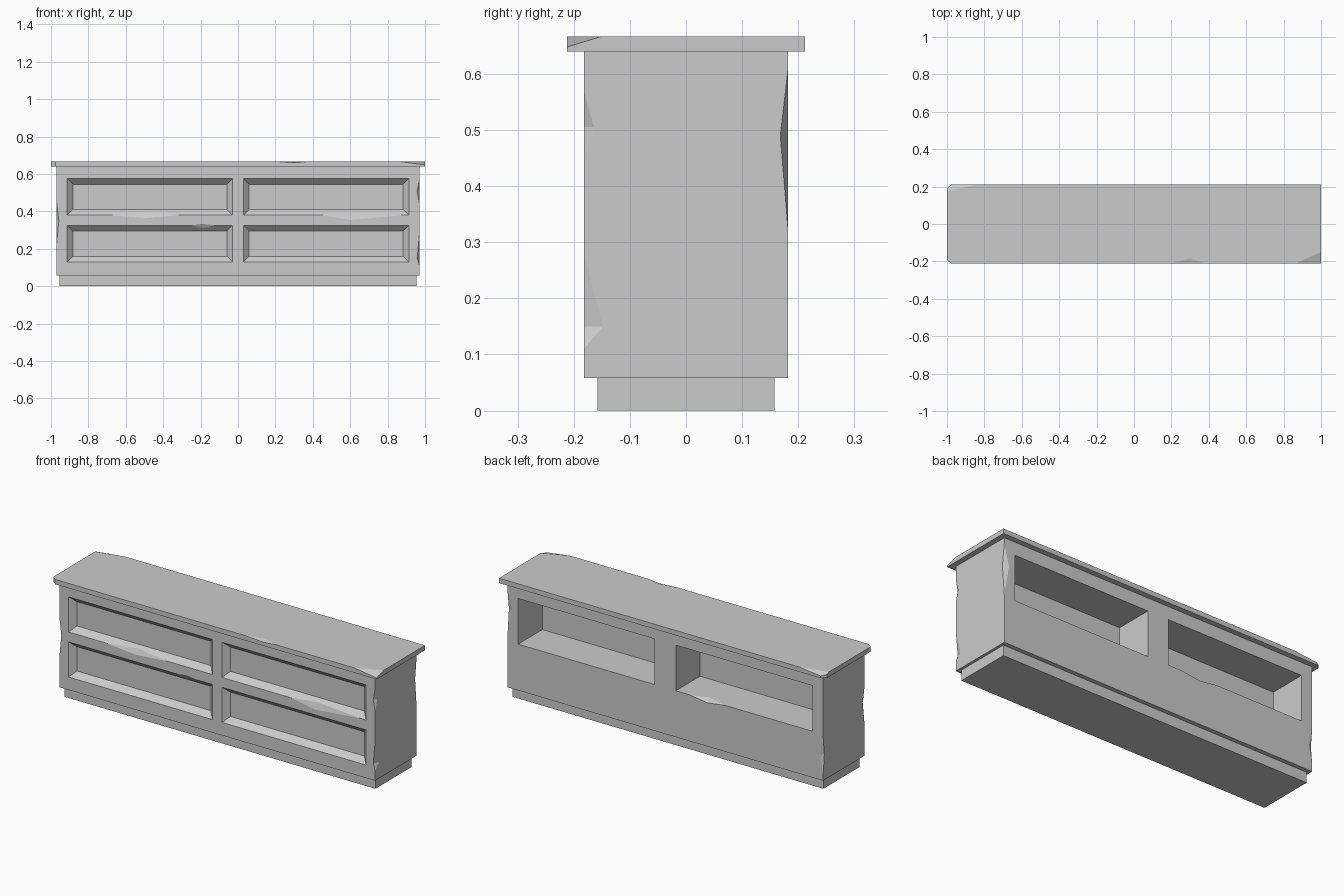
import bpy, bmesh
from mathutils import Vector

if "Cube" in bpy.data.objects:
    bpy.data.objects.remove(bpy.data.objects["Cube"])


def hull(name, pts):
    bm = bmesh.new()
    for p in pts:
        bm.verts.new(p)
    bmesh.ops.convex_hull(bm, input=bm.verts[:])
    bmesh.ops.dissolve_limit(bm, angle_limit=0.001, verts=bm.verts[:], edges=bm.edges[:])
    bmesh.ops.recalc_face_normals(bm, faces=bm.faces[:])
    me = bpy.data.meshes.new(name)
    bm.to_mesh(me)
    bm.free()
    ob = bpy.data.objects.new(name, me)
    bpy.context.collection.objects.link(ob)
    return ob


def box(name, x0, x1, y0, y1, z0, z1):
    return hull(name, [(x, y, z) for x in (x0, x1) for y in (y0, y1) for z in (z0, z1)])


def cut(target, cutter):
    cutter.hide_render = True
    m = target.modifiers.new("cut", 'BOOLEAN')
    m.operation, m.solver, m.object = 'DIFFERENCE', 'EXACT', cutter
    bpy.context.view_layer.objects.active = target
    bpy.ops.object.modifier_apply(modifier=m.name)
    bpy.data.objects.remove(cutter)


def chip(target, a, b, p, q):
    """Knock a splinter off edge a-b, reaching p and q on the two adjoining faces."""
    a, b, p, q = map(Vector, (a, b, p, q))
    mid = (a + b) / 2
    out = mid + (mid - (p + q) / 2).normalized() * 0.04
    cut(target, hull("chip", [a, b, p, q, out]))


# Main parts
base = box("plinth", -0.955, 0.955, -0.158, 0.158, 0, 0.058)
body = box("cabinet_body", -0.97, 0.97, -0.182, 0.182, 0.058, 0.64)
top = box("counter_top", -1, 1, -0.212, 0.212, 0.64, 0.667)

# Bevelled front panels and open back shelves
F, S = -0.182, 0.03
for side in (-1, 1):
    x0, x1 = sorted((side * 0.03, side * 0.913))
    for z0, z1 in ((0.13, 0.325), (0.38, 0.575)):
        pts = []
        for y, e in ((F - 0.02, -0.02), (F + S, S)):
            pts += [(x, y, z) for x in (x0 + e, x1 - e) for z in (z0 + e, z1 - e)]
        cut(body, hull("panel_cut", pts))
    x0, x1 = sorted((side * 0.065, side * 0.903))
    cut(body, box("shelf_cut", x0, x1, -0.03, 0.3, 0.315, 0.568))

# Worn vertical corners: (x side, y side, z low, z deepest, z high, depth x, depth y)
for sx, sy, z0, zm, z1, dx, dy in (
        (1, -1, 0.11, 0.15, 0.28, 0.012, 0.034),
        (1, -1, 0.44, 0.505, 0.57, 0.012, 0.018),
        (1, 1, 0.32, 0.49, 0.61, 0.03, 0.014),
        (-1, -1, 0.22, 0.35, 0.45, 0.012, 0.02),
        (-1, 1, 0.09, 0.2, 0.3, 0.02, 0.01)):
    x, y = sx * 0.97, sy * 0.182
    chip(body, (x, y, z0), (x, y, z1), (x - sx * dx, y, zm), (x, y - sy * dy, zm))

# Worn rails between panels: (x start, deepest, end, z edge, face depth, slope depth)
for x0, xm, x1, z, dz, t in (
        (-0.68, -0.5, -0.31, 0.38, -0.016, 0.014),
        (0.45, 0.6, 0.88, 0.38, -0.026, 0.012),
        (-0.25, -0.19, -0.12, 0.325, 0.008, 0.014)):
    s = -1 if dz > 0 else 1
    chip(body, (x0, F, z), (x1, F, z), (xm, F, z + dz), (xm, F + t, z + s * t))

# Worn edge of one back shelf
chip(body, (-0.37, 0.182, 0.315), (-0.15, 0.182, 0.315),
     (-0.26, 0.182, 0.3), (-0.25, 0.15, 0.315))

# Broken corners and front edge of the top
T = 0.667
cut(top, hull("chip", [(0.86, -0.212, T), (1, -0.15, T), (1, -0.212, 0.648), (1.05, -0.262, 0.72)]))
cut(top, hull("chip", [(-0.84, 0.212, T), (-1, 0.175, T), (-1, 0.212, 0.65), (-1.05, 0.262, 0.72)]))
for sy in (-1, 1):
    y = sy * 0.212
    cut(top, hull("chip", [p + (z,) for z in (0.6, 0.7) for p in
                           ((-0.975, y), (-1, y - sy * 0.02), (-1.05, y + sy * 0.05))]))
chip(top, (0.2, -0.212, T), (0.38, -0.212, T), (0.3, -0.182, T), (0.3, -0.212, 0.66))
